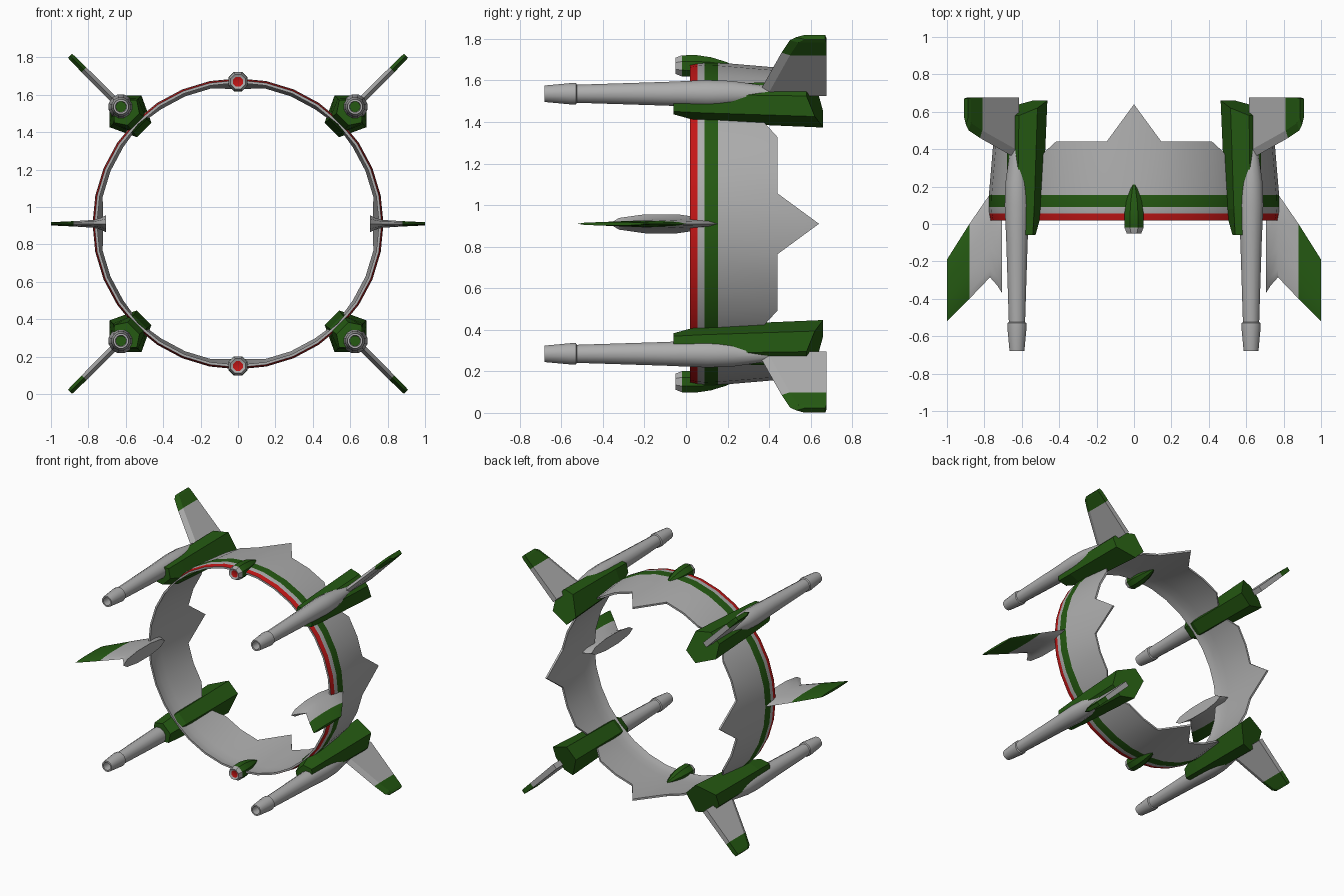
import bpy, bmesh
from math import sin, cos, pi, radians

if "Cube" in bpy.data.objects:
    bpy.data.objects.remove(bpy.data.objects["Cube"])

MID = 0.91          # height of the ring axis
GREY, GREEN, RED = 0, 1, 2


def make_material(name, rgb):
    m = bpy.data.materials.new(name)
    m.use_nodes = True
    m.diffuse_color = (*rgb, 1)
    m.node_tree.nodes["Principled BSDF"].inputs["Base Color"].default_value = (*rgb, 1)
    return m


MATS = [make_material("hull grey", (0.42, 0.42, 0.42)),
        make_material("dark green", (0.018, 0.1, 0.006)),
        make_material("signal red", (0.55, 0.008, 0.008))]


def loft(name, sections, mat, caps=(GREY, GREY), loop=False, smooth=None):
    """Skin closed sections; mat(i, j) gives the colour of strip i, side j."""
    bm = bmesh.new()
    rows = [[bm.verts.new(p) for p in s] for s in sections]
    n = len(rows[0])
    for i in range(len(rows) if loop else len(rows) - 1):
        a, b = rows[i], rows[(i + 1) % len(rows)]
        for j in range(n):
            k = (j + 1) % n
            bm.faces.new((a[j], a[k], b[k], b[j])).material_index = mat(i, j)
    if not loop:
        for row, c in zip((rows[0], rows[-1]), caps):
            bm.faces.new(row).material_index = c
    bmesh.ops.recalc_face_normals(bm, faces=bm.faces)
    mesh = bpy.data.meshes.new(name)
    bm.to_mesh(mesh)
    bm.free()
    for m in MATS:
        mesh.materials.append(m)
    ob = bpy.data.objects.new(name, mesh)
    bpy.context.collection.objects.link(ob)
    if smooth:
        bpy.ops.object.select_all(action='DESELECT')
        ob.select_set(True)
        bpy.context.view_layer.objects.active = ob
        bpy.ops.object.shade_smooth_by_angle(angle=radians(smooth))
    return ob


def lathe(name, x, z, profile, sides, mat, caps):
    """Turn (y, radius) points about a fore-and-aft axis."""
    secs = [[(x + r * cos((j + .5) * 2 * pi / sides), y, z + r * sin((j + .5) * 2 * pi / sides))
             for j in range(sides)] for y, r in profile]
    return loft(name, secs, mat, caps, smooth=35)


# Ring hull: pointed rear edge repeats every quarter turn
REAR = [0.64, 0.44, 0.44, 0.44, 0.33]
STRIPES = [RED, GREY, GREEN, GREY]
ring = []
for i in range(32):
    k = i % 8
    end = REAR[min(k, 8 - k)]
    outer = [(0.02, 0.768), (0.055, 0.775), (0.09, 0.778), (0.155, 0.776),
             (end, 0.776 - (end - 0.155) * 0.085)]
    profile = outer + [(y, r - 0.014) for y, r in reversed(outer)]
    a = i * pi / 16
    ring.append([(r * sin(a), y, MID + r * cos(a)) for y, r in profile])
loft("ring_hull", ring, lambda i, j: STRIPES[j] if j < 4 else GREY, loop=True, smooth=35)

# Small pods at the top and bottom of the ring
POD = [(-0.042, 0.028), (-0.05, 0.042), (-0.02, 0.055), (0.05, 0.056),
       (0.12, 0.045), (0.19, 0.022), (0.225, 0.005)]
for s, tag in ((1, "top"), (-1, "bottom")):
    lathe(tag + "_pod", 0, MID + s * 0.76, POD, 8,
          lambda i, j: GREY if i < 2 else GREEN, (RED, GREEN))

# Four diagonal units: cannon, pylon and fin
CANNON = [(-0.58, 0.028), (-0.68, 0.03), (-0.68, 0.041), (-0.555, 0.053), (-0.53, 0.053),
          (-0.525, 0.045), (-0.1, 0.059), (0.1, 0.068), (0.22, 0.064),
          (0.42, 0.035), (0.58, 0.01)]
# Pylon stations: (y, distance from axis, half width) for inner, wide and outer edges
PYLON = [((-0.06, 0.79, 0.045), (-0.06, 0.85, 0.085), (-0.06, 0.91, 0.03)),
         ((0.08, 0.74, 0.05), (0.08, 0.85, 0.095), (0.08, 0.915, 0.035)),
         ((0.66, 0.71, 0.055), (0.62, 0.85, 0.12), (0.58, 0.92, 0.05))]
# Fin stations: distance from axis, leading edge, trailing edge, half thickness
FIN = [(0.89, 0.35, 0.675, 0.02), (1.165, 0.46, 0.675, 0.018), (1.25, 0.50, 0.675, 0.017),
       (1.27, 0.53, 0.67, 0.015)]

for sx, side in ((1, "left"), (-1, "right")):
    for sz, level in ((1, "upper"), (-1, "lower")):
        tag = level + "_" + side

        def place(r, t, y):
            return (sx * (r + t) / 2 ** .5, y, MID + sz * (r - t) / 2 ** .5)

        cx, _, cz = place(0.885, 0, 0)
        lathe(tag + "_cannon", cx, cz, CANNON, 12, lambda i, j: GREY, (GREEN, GREY))
        loft(tag + "_pylon",
             [[place(r, -w, y) for y, r, w in st] + [place(r, w, y) for y, r, w in reversed(st)]
              for st in PYLON], lambda i, j: GREEN, (GREEN, GREEN))
        fin = [[place(r, 0, a), place(r, h, a + 0.04), place(r, h, b),
                place(r, -h, b), place(r, -h, a + 0.04)] for r, a, b, h in FIN]
        loft(tag + "_fin", fin, lambda i, j: GREEN if i else GREY, (GREY, GREEN))

    # Side wing: lens sections from the thick inner end to the swept tip
    WING = [(0.705, -0.37, 0.13, 0.048), (0.73, -0.33, 0.145, 0.035), (0.77, -0.285, 0.16, 0.022),
            (0.88, -0.4, 0, 0.015), (1.0, -0.52, -0.19, 0.009)]
    secs = []
    for x, a, b, h in WING:
        secs.append([(sx * x, (a + b) / 2 - cos(t) * (b - a) / 2, MID + h * sin(t))
                     for t in [j * pi / 5 for j in range(10)]])
    loft(side + "_wing", secs, lambda i, j: GREEN if i == 3 else GREY, (GREY, GREEN), smooth=35)
